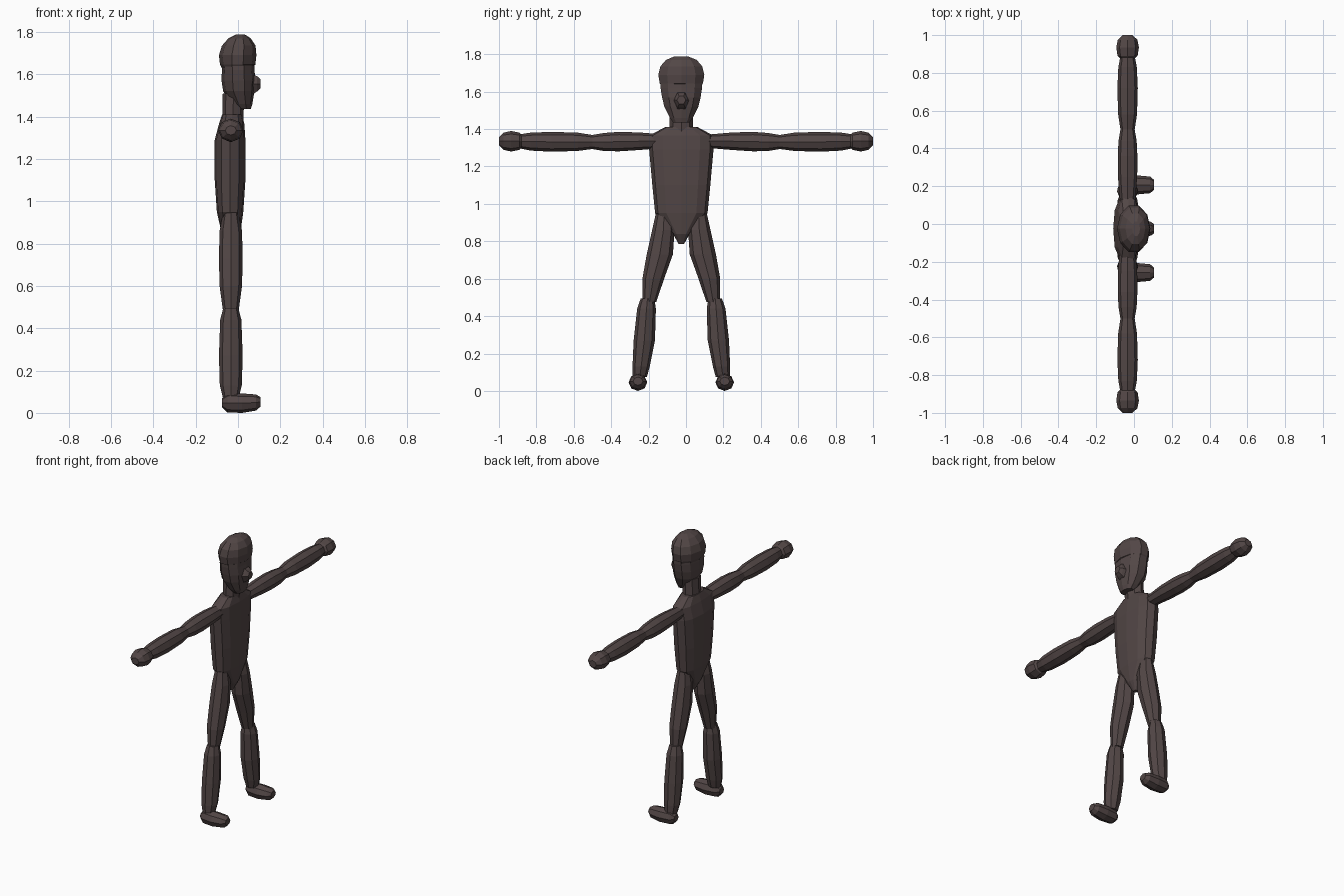
import bpy, bmesh, math
from mathutils import Vector

brown = bpy.data.materials.new("dark brown")
brown.diffuse_color = (0.085, 0.062, 0.061, 1)

MID = -0.025      # body midline in y
CX = -0.034       # limb axis in x


def finish(name, bm):
    bmesh.ops.recalc_face_normals(bm, faces=bm.faces)
    me = bpy.data.meshes.new(name)
    bm.to_mesh(me)
    bm.free()
    me.materials.append(brown)
    ob = bpy.data.objects.new(name, me)
    bpy.context.collection.objects.link(ob)
    return ob


def loft(name, rings, u, v, n=8, power=1.0):
    """Skin rings of (centre, half width along u, half width along v)."""
    bm = bmesh.new()
    u, v = Vector(u), Vector(v)
    loops = []
    for c, a, b in rings:
        loop = []
        for i in range(n):
            t = 2 * math.pi * i / n
            cu, cv = math.cos(t), math.sin(t)
            cu = math.copysign(abs(cu) ** power, cu)
            cv = math.copysign(abs(cv) ** power, cv)
            loop.append(bm.verts.new(Vector(c) + u * a * cu + v * b * cv))
        loops.append(loop)
    for p, q in zip(loops, loops[1:]):
        for i in range(n):
            j = (i + 1) % n
            bm.faces.new((p[i], p[j], q[j], q[i]))
    bm.faces.new(loops[0])
    bm.faces.new(loops[-1])
    return finish(name, bm)


def upright(name, rows, n=10, power=1.0):
    """Rows of (z, back x, front x, half width in y)."""
    rings = [(((x0 + x1) / 2, MID, z), (x1 - x0) / 2, h) for z, x0, x1, h in rows]
    return loft(name, rings, (1, 0, 0), (0, 1, 0), n, power)


# Trunk
upright("torso", [
    (0.785, -0.045, -0.02, 0.014), (0.84, -0.075, 0.01, 0.045),
    (0.95, -0.10, 0.025, 0.140), (1.10, -0.11, 0.035, 0.155),
    (1.29, -0.11, 0.035, 0.172), (1.365, -0.09, 0.03, 0.172),
    (1.41, -0.075, 0.02, 0.088)], 12, 0.8)
upright("neck", [(1.37, -0.075, 0.025, 0.064), (1.51, -0.072, 0.03, 0.062)], 8)

# Head
upright("face", [
    (1.435, 0.0, 0.06, 0.045), (1.46, -0.03, 0.068, 0.064),
    (1.52, -0.07, 0.078, 0.095), (1.57, -0.078, 0.082, 0.108),
    (1.62, -0.076, 0.078, 0.116), (1.70, -0.07, 0.075, 0.12)], 10, 0.9)
upright("hair", [
    (1.60, -0.06, 0.02, 0.09), (1.645, -0.085, 0.082, 0.122),
    (1.69, -0.09, 0.087, 0.129), (1.735, -0.076, 0.083, 0.118),
    (1.77, -0.045, 0.06, 0.086), (1.788, -0.01, 0.032, 0.04)], 10)
loft("nose", [((0.055, MID, 1.55), 0.045, 0.062), ((0.09, MID, 1.555), 0.036, 0.042),
              ((0.107, MID, 1.555), 0.024, 0.024)], (0, 1, 0), (0, 0, 1), 6)

for s, side in ((-1, "right"), (1, "left")):
    # Arms, spread along y
    def arm(name, rows):
        loft(name, [((CX, s * y, z), a, b) for y, z, a, b in rows],
             (1, 0, 0), (0, 0, 1))

    arm(side + "_upper_arm", [
        (0.12, 1.335, 0.040, 0.036), (0.25, 1.335, 0.051, 0.047),
        (0.36, 1.333, 0.052, 0.052), (0.44, 1.331, 0.048, 0.048),
        (0.51, 1.331, 0.036, 0.036)])
    arm(side + "_forearm", [
        (0.49, 1.331, 0.036, 0.036), (0.58, 1.332, 0.050, 0.049),
        (0.72, 1.332, 0.054, 0.053), (0.83, 1.333, 0.049, 0.048),
        (0.91, 1.335, 0.034, 0.034)])
    # Fist
    arm(side + "_hand", [
        (0.868, 1.335, 0.028, 0.025), (0.89, 1.335, 0.053, 0.046),
        (0.935, 1.335, 0.060, 0.055), (0.975, 1.335, 0.052, 0.046),
        (1.0, 1.335, 0.026, 0.022)])

    # Legs, splayed outwards
    def leg(name, rows):
        loft(name, [((CX, MID + s * y, z), a, b) for z, y, a, b in rows],
             (1, 0, 0), (0, 1, 0))

    leg(side + "_thigh", [
        (0.95, 0.092, 0.036, 0.044), (0.86, 0.096, 0.053, 0.060),
        (0.73, 0.115, 0.056, 0.070), (0.60, 0.150, 0.053, 0.058),
        (0.475, 0.170, 0.036, 0.036)])
    leg(side + "_shin", [
        (0.495, 0.181, 0.036, 0.036), (0.44, 0.186, 0.050, 0.050),
        (0.27, 0.198, 0.056, 0.057), (0.13, 0.215, 0.052, 0.046),
        (0.075, 0.222, 0.038, 0.038)])
    # Foot
    loft(side + "_foot",
         [((x, MID + s * 0.232, z), a, b) for x, z, a, b in (
             (-0.075, 0.048, 0.024, 0.022), (-0.05, 0.047, 0.043, 0.045),
             (0.02, 0.046, 0.050, 0.046), (0.085, 0.049, 0.044, 0.038),
             (0.107, 0.052, 0.026, 0.022))],
         (0, 1, 0), (0, 0, 1))
